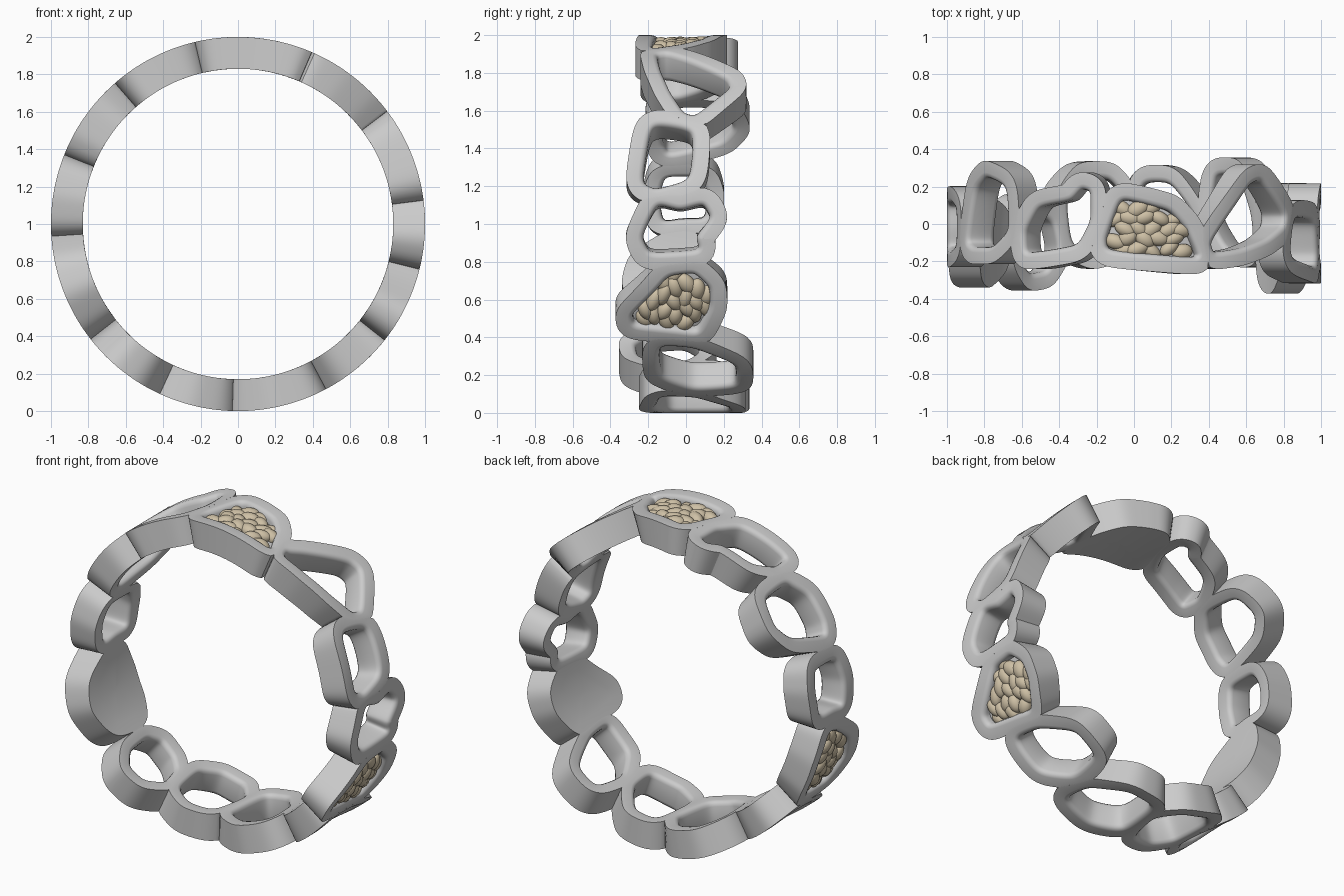
import bpy, bmesh, math, random
from mathutils import Vector, Matrix

if "Cube" in bpy.data.objects:
    bpy.data.objects.remove(bpy.data.objects["Cube"])

random.seed(4)
R_IN, R_OUT, WALL = 0.83, 1.0, 0.09

# Opening of every link: (angle in degrees round the ring, y)
CELLS = {}


def cell(name, stones, *pts):
    CELLS[name] = (stones, pts)


cell("top_stone_link", True, (70, -.18), (71, -.13), (74, -.02), (79, .07),
     (88, .11), (94, .13), (98.5, -.08), (98, -.14))
cell("upper_left_link", False, (104, .02), (104, .17), (106.5, .185), (110, .12),
     (121, .09), (126, -.04), (125.5, -.15), (119, -.14), (108, -.11))
cell("left_shoulder_link", False, (133, -.03), (134, .20), (143, .25),
     (149, .18), (154, -.09), (150, -.12), (140, -.12))
cell("left_link", False, (163, -.11), (163, .08), (169, .11),
     (178, .10), (178, -.02), (179, -.12), (171, -.14))
cell("left_stone_link", True, (188, -.08), (187, .0), (196, .04), (207, .04),
     (213, .0), (212, -.18), (202, -.25), (194, -.22))
cell("lower_left_link", False, (223, -.01), (224, -.18), (229, -.265), (236, -.25),
     (241, -.14), (239, .0), (234, .06), (227, .07))
cell("bottom_left_link", False, (247, -.10), (255, -.15), (264, -.11),
     (267, .13), (261, .24), (251, .24), (245, .13))
cell("bottom_link", False, (293, -.13), (292, .05), (283, .22),
     (273, .22), (271, -.08), (281, -.16))
cell("lower_right_link", False, (319, -.14), (318, .04), (311, .26),
     (301, .26), (299, .04), (306, -.13))
cell("right_stone_link", True, (343.5, -.09), (344.5, .04), (340, .12), (334, .125),
     (325, .06), (326, -.05), (327.5, -.27), (331, -.28), (338, -.17))
cell("right_link", False, (366, -.15), (364, -.03), (366, .09), (362, .13),
     (356, .05), (352, .07), (351, -.19), (356, -.23))
cell("right_shoulder_link", False, (392.5, -.18), (390, .04), (374, .02),
     (371, -.16), (373, -.23))
cell("upper_right_link", False, (407, .23), (396, .05), (397, -.01), (405, -.08),
     (415, -.13), (424, -.15), (425, -.10), (421, .0), (411, .21))


def smooth_loop(pts):
    """Corner-cut the control polygon; returns a counter-clockwise loop in (arc, y)."""
    loop = [Vector((math.radians(a), y)) for a, y in pts]
    area = sum(p.x * q.y - q.x * p.y for p, q in zip(loop, loop[1:] + loop[:1]))
    if area < 0:
        loop.reverse()
    c = sum(loop, Vector((0, 0))) / len(loop)
    loop = [c + (p - c) * 1.02 for p in loop]
    for k in (.15, .22, .25, .25):
        loop = [v for p, q in zip(loop, loop[1:] + loop[:1])
                for v in (p.lerp(q, k), p.lerp(q, 1 - k))]
    return loop


def wrap(p, r):
    return Vector((r * math.cos(p.x), p.y, 1 + r * math.sin(p.x)))


def finish(name, bm, color=None):
    bmesh.ops.recalc_face_normals(bm, faces=bm.faces)
    me = bpy.data.meshes.new(name)
    bm.to_mesh(me)
    bm.free()
    ob = bpy.data.objects.new(name, me)
    bpy.context.collection.objects.link(ob)
    if color:
        mat = bpy.data.materials.get("pebble") or bpy.data.materials.new("pebble")
        mat.diffuse_color = color
        mat.use_nodes = True
        mat.node_tree.nodes["Principled BSDF"].inputs["Base Color"].default_value = mat.diffuse_color
        me.materials.append(mat)
    bpy.ops.object.select_all(action='DESELECT')
    bpy.context.view_layer.objects.active = ob
    ob.select_set(True)
    bpy.ops.object.shade_smooth_by_angle(angle=math.radians(35))
    return ob


def wall_widths(loop, normals, others):
    """Wall grows outward until it meets the wall of the neighbouring link."""
    out = []
    for p, n in zip(loop, normals):
        lo, hi = 0.03, WALL

        def free(d):
            q = p + n * d
            return all((q - o).length_squared >= d * d for o in others)
        if free(hi):
            lo = hi
        else:
            for _ in range(6):
                mid = (lo + hi) / 2
                lo, hi = (mid, hi) if free(mid) else (lo, mid)
        out.append(lo + 0.002)
    return out


def bridge(bm, a, b):
    n = len(a)
    for i in range(n):
        j = (i + 1) % n
        bm.faces.new((a[i], a[j], b[j], b[i]))


def build_link(name, stones, loop, others):
    n = len(loop)
    normals = []
    for i in range(n):
        t = loop[(i + 2) % n] - loop[i - 2]
        normals.append(Vector((t.y, -t.x)).normalized())
    width = wall_widths(loop, normals, others)
    c = sum(loop, Vector((0, 0))) / n
    bm = bmesh.new()

    def ring(d, r):
        return [bm.verts.new(wrap(p + m * min(d, w), r))
                for p, m, w in zip(loop, normals, width)]

    def scaled(k, r):
        return [bm.verts.new(wrap(c + (p - c) * k, r)) for p in loop]

    # frame section: outer wall, outer face, rounded lip into the opening
    f = 0.03
    lip = [(f * (1 - math.sin(t)), f * (1 - math.cos(t)))
           for t in (0, math.pi / 6, math.pi / 3, math.pi / 2)]
    rings = [ring(1, R_IN), ring(1, R_OUT)] + [ring(d, R_OUT - h) for d, h in lip]
    if stones:
        # solid floor under the pebbles and closed back
        for r, order in ((0.945, (1, .7, .4, .1)), (R_IN, (.1, .4, .7, 1))):
            part = [scaled(k, r) for k in order]
            bm.faces.new(part[3] if r > .9 else part[0])
            rings += part
    else:
        rings += [ring(d, R_IN + h) for d, h in reversed(lip)]
    for k in range(len(rings)):
        a, b = rings[k], rings[(k + 1) % len(rings)]
        if stones and k == 9:      # the two inner caps are not joined
            continue
        bridge(bm, a, b)
    finish(name, bm)


def inside(p, loop):
    hit = False
    for a, b in zip(loop, loop[1:] + loop[:1]):
        if (a.y > p.y) != (b.y > p.y) and p.x < a.x + (p.y - a.y) * (b.x - a.x) / (b.y - a.y):
            hit = not hit
    return hit


def build_pebbles(name, loop):
    c = sum(loop, Vector((0, 0))) / len(loop)
    bm = bmesh.new()
    du, dv = 0.083, 0.054
    for row in range(-6, 7):
        for col in range(-5, 6):
            p = c + Vector(((col + (row % 2) / 2) * du, row * dv))
            p += Vector((random.uniform(-.016, .016), random.uniform(-.011, .011)))
            if not inside(c + (p - c) * 1.01, loop):
                continue
            r = random.uniform(.950, .957)
            size = Matrix.Diagonal((random.uniform(.055, .066), random.uniform(.036, .044), .037, 1))
            spin = Matrix.Rotation(random.uniform(-.7, .7), 4, 'Z')
            tilt = Matrix.Rotation(random.uniform(-.1, .1), 4, 'Y')
            # keep border pebbles low so they tuck under the lip
            if not inside(c + (p - c) * 1.15, loop):
                r -= .012
            # local x along the ring, y across it, z outward
            along = Vector((-math.sin(p.x), 0, math.cos(p.x)))
            outward = Vector((math.cos(p.x), 0, math.sin(p.x)))
            frame = Matrix((along, Vector((0, 1, 0)), outward)).transposed().to_4x4()
            bmesh.ops.create_icosphere(bm, subdivisions=3, radius=1,
                                       matrix=Matrix.Translation(wrap(p, r)) @ frame @ tilt @ spin @ size)
    finish(name, bm, (0.62, 0.53, 0.38, 1))


# Build all links around the ring, then fill three of them with pebbles
names = list(CELLS)
loops = {k: smooth_loop(v[1]) for k, v in CELLS.items()}
for i, name in enumerate(names):
    near = []
    mine = loops[name]
    for other in (names[i - 1], names[(i + 1) % len(names)]):
        gap = loops[other][0].x - mine[0].x
        turn = -math.tau * round(gap / math.tau)
        near += [p + Vector((turn, 0)) for p in loops[other]]
    build_link(name, CELLS[name][0], mine, near)
    if CELLS[name][0]:
        build_pebbles(name.replace("link", "pebbles"), mine)
